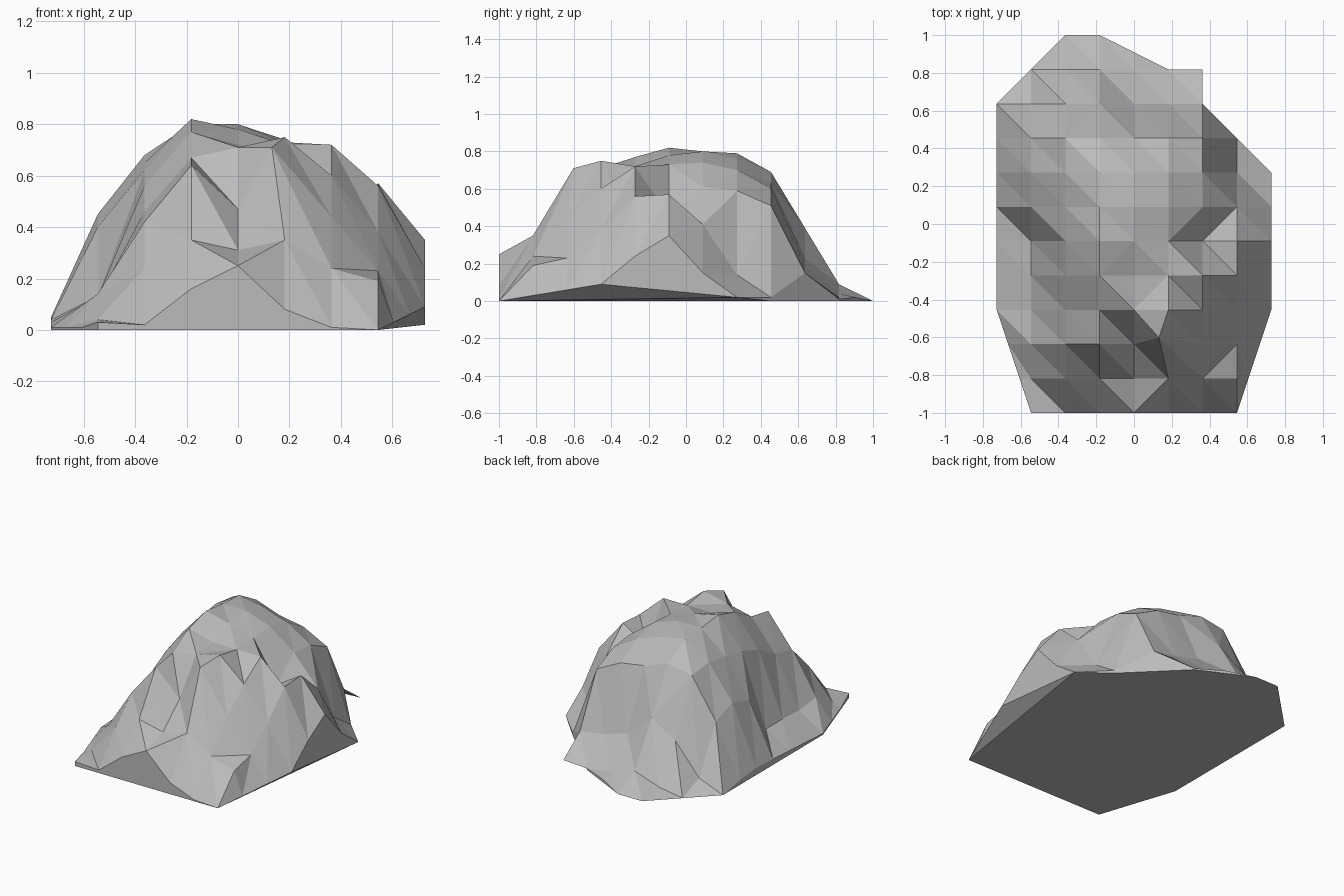
import bpy
import bmesh

# Remove the default cube
default_cube = bpy.data.objects.get("Cube")
if default_cube:
    bpy.data.objects.remove(default_cube, do_unlink=True)

STEP = 2 / 11          # spacing of the rock's facets
HALF_WIDTH = 4 * STEP


def flat_material(name, colour):
    material = bpy.data.materials.new(name)
    material.use_nodes = True
    material.diffuse_color = colour
    shader = material.node_tree.nodes["Principled BSDF"]
    shader.inputs["Base Color"].default_value = colour
    shader.inputs["Roughness"].default_value = 1.0
    return material


# Front-to-back profiles of the rock, from its right flank to its left:
# first row of the profile, then heights in hundredths
profiles = [
    (1, "1 1 1 2 3 4 5 3 0"),
    (0, "3 4 14 12 13 13 40 45 39 7 0"),
    (0, "2 24 42 46 56 62 65 68 66 28 3 0"),
    (0, "16 35 64 67 77 82 80 79 69 39 9 0"),
    (0, "25 31 47 71 72 78 80 76 63 23 4 2"),
    (0, "8 35 71 75 72 73 74 70 60 18 1"),
    (0, "1 24 44 60 72 46 61 59 51 15"),
    (0, "0 19 23 38 56 57 41 14 2"),
    (1, "3 6 9 24 35 15 2"),
]

# Cells creased towards the back left instead of the front left
turned_cells = {(2, 8), (3, 4), (4, 0), (4, 3), (5, 5), (6, 1), (6, 5)}


def station(column, row):
    """Ground position of one facet corner."""
    x, y = column * STEP - HALF_WIDTH, row * STEP - 1
    # taper both flanks towards the front
    if column in (0, 8) and row < 3:
        side = 1 if column else -1
        x = side * STEP * (3 + row / 3)
    # clipped back corner and leaning lip over the front hollow
    if (column, row) == (4, 11):
        y -= STEP / 2
    if (column, row) == (5, 2):
        x, y = x - 0.05, y + 0.035
    return x, y


bm = bmesh.new()
corners = {}
for column, (first, heights) in enumerate(profiles):
    for row, height in enumerate(heights.split(), first):
        x, y = station(column, row)
        corners[column, row] = bm.verts.new((x, y, int(height) / 100))

# Skin the profiles with two facets per cell
for column in range(len(profiles) - 1):
    for row in range(11):
        keys = [(column, row), (column + 1, row),
                (column + 1, row + 1), (column, row + 1)]
        cell = [corners[key] for key in keys if key in corners]
        if len(cell) == 3:
            bm.faces.new(cell)
        elif len(cell) == 4:
            a, b, c, d = cell
            if (column, row) in turned_cells:
                bm.faces.new((a, b, c))
                bm.faces.new((a, c, d))
            else:
                bm.faces.new((a, b, d))
                bm.faces.new((b, c, d))

# Skirt down to the ground, stopping short above the undercut left flank
rim = [edge for edge in bm.edges if edge.is_boundary]
skirt = bmesh.ops.extrude_edge_only(bm, edges=rim)["geom"]
for vert in (item for item in skirt if isinstance(item, bmesh.types.BMVert)):
    row = (vert.co.y + 1) / STEP
    vert.co.z = 0
    if vert.co.x > 2.99 * STEP and row < 7.1:
        vert.co.z = 0.03 * row if row < 3.1 else 0.09 - 0.0175 * (row - 3)
bmesh.ops.remove_doubles(bm, verts=bm.verts[:], dist=0.002)

# Slanting undercut face, then the flat underside
open_verts = {v for e in bm.edges if e.is_boundary for v in e.verts}
undercut = [v for v in open_verts
            if v.co.x > 2.99 * STEP and v.co.y < 7.1 * STEP - 1]
bm.faces.new(sorted(undercut, key=lambda v: v.co.y))
bottom = [edge for edge in bm.edges if edge.is_boundary]
bmesh.ops.holes_fill(bm, edges=bottom, sides=0)
bmesh.ops.recalc_face_normals(bm, faces=bm.faces[:])

# Thin flap of stone at the back left
flap = [(2 * STEP, 9 * STEP - 1, 0.15), (2 * STEP, 10 * STEP - 1, 0.02),
        (STEP, 10 * STEP - 1, 0.01)]
bm.faces.new([bm.verts.new(point) for point in flap])

mesh = bpy.data.meshes.new("rock")
bm.to_mesh(mesh)
bm.free()
mesh.materials.append(flat_material("stone grey", (0.5, 0.5, 0.5, 1)))
rock = bpy.data.objects.new("rock", mesh)
bpy.context.collection.objects.link(rock)
